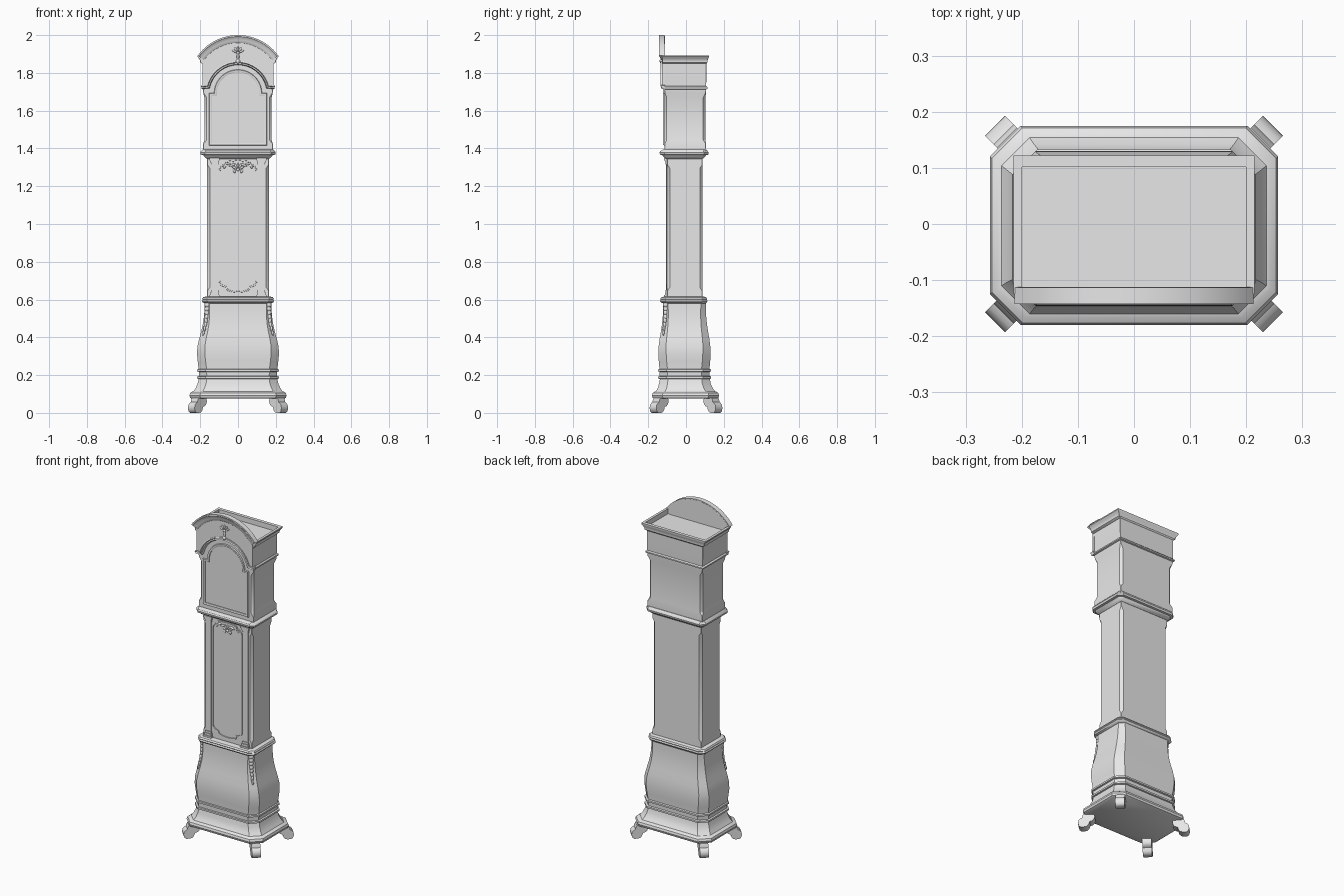
import bpy, bmesh, math
from mathutils import Vector, Matrix

if "Cube" in bpy.data.objects:
    bpy.data.objects.remove(bpy.data.objects["Cube"], do_unlink=True)

grey = bpy.data.materials.new("plain_grey")
grey.use_nodes = True
grey.diffuse_color = (0.8, 0.8, 0.8, 1)
grey.node_tree.nodes["Principled BSDF"].inputs["Base Color"].default_value = (0.8, 0.8, 0.8, 1)


def finish(name, bm, angle=32):
    bmesh.ops.recalc_face_normals(bm, faces=bm.faces)
    mesh = bpy.data.meshes.new(name)
    bm.to_mesh(mesh)
    bm.free()
    mesh.materials.append(grey)
    obj = bpy.data.objects.new(name, mesh)
    bpy.context.collection.objects.link(obj)
    bpy.ops.object.select_all(action='DESELECT')
    obj.select_set(True)
    bpy.context.view_layer.objects.active = obj
    bpy.ops.object.shade_smooth_by_angle(angle=math.radians(angle))
    return obj


def skin(bm, rings, cap=True, wrap=False):
    loops = [[bm.verts.new(p) for p in ring] for ring in rings]
    n = len(loops[0])
    pairs = list(zip(loops, loops[1:])) + ([(loops[-1], loops[0])] if wrap else [])
    for a, b in pairs:
        for i in range(n):
            j = (i + 1) % n
            bm.faces.new((a[i], a[j], b[j], b[i]))
    if cap and not wrap:
        bm.faces.new(loops[0])
        bm.faces.new(loops[-1])


def case(name, rows):
    """Stack chamfered rectangles; each row is z, half width, front y, back y, chamfer."""
    bm = bmesh.new()
    rings = []
    for z, h, f, b, c in rows:
        rings.append([(-h + c, f, z), (h - c, f, z), (h, f + c, z), (h, b - c, z),
                      (h - c, b, z), (-h + c, b, z), (-h, b - c, z), (-h, f + c, z)])
    skin(bm, rings)
    return finish(name, bm)


def sweep(name, path, profile, closed=False):
    """Sweep a moulding of (outward offset, y) points along a path in the xz plane."""
    bm = bmesh.new()
    pts = [Vector(p) for p in path]
    n = len(pts)
    rings = []
    for i, p in enumerate(pts):
        before = p - pts[i - 1] if closed or i else pts[1] - p
        after = pts[(i + 1) % n] - p if closed or i < n - 1 else before
        before, after = before.normalized(), after.normalized()
        t = (before + after).normalized()
        miter = 1 / max(t.dot(after), 0.6)
        out = Vector((-t.y, t.x)) * miter
        rings.append([(p.x + out.x * o, y, p.y + out.y * o) for o, y in profile])
    skin(bm, rings, wrap=closed)
    return finish(name, bm)


def arc(half, z_low, z_top, n=28):
    """Left-to-right circular arch from (-half, z_low) through (0, z_top)."""
    rise = z_top - z_low
    r = (half * half + rise * rise) / (2 * rise)
    a = math.acos((r - rise) / r)
    return [(r * math.sin(t), z_top - r + r * math.cos(t))
            for t in (-a + 2 * a * i / n for i in range(n + 1))]


def slab(name, outline, y0, y1):
    bm = bmesh.new()
    face = bm.faces.new([bm.verts.new((x, y0, z)) for x, z in outline])
    ext = bmesh.ops.extrude_face_region(bm, geom=[face])
    bmesh.ops.translate(bm, vec=(0, y1 - y0, 0),
                        verts=[v for v in ext["geom"] if isinstance(v, bmesh.types.BMVert)])
    bmesh.ops.triangulate(bm, faces=[f for f in bm.faces if len(f.verts) > 4])
    return finish(name, bm)


def blobs(name, items):
    """Carved ornament from squashed balls: centre, radii, tilt about y."""
    bm = bmesh.new()
    for centre, radii, tilt in items:
        m = Matrix.Translation(centre) @ Matrix.Rotation(tilt, 4, 'Y') @ Matrix.Diagonal((*radii, 1))
        bmesh.ops.create_uvsphere(bm, u_segments=12, v_segments=8, radius=1, matrix=m)
    return finish(name, bm, 60)


# Plinth and bombe base
case("plinth", [(.075, .245, -.168, .163, .05), (.08, .253, -.176, .171, .054),
                (.092, .257, -.18, .175, .055), (.105, .253, -.176, .171, .054),
                (.112, .243, -.166, .161, .05), (.114, .236, -.16, .154, .05),
                (.13, .225, -.15, .142, .047), (.155, .214, -.143, .131, .045),
                (.18, .208, -.138, .126, .043)])
for name, z in (("lower_base_bead", .187), ("upper_base_bead", .225)):
    case(name, [(z - .008, .207, -.138, .126, .042), (z - .005, .216, -.147, .133, .044),
                (z + .005, .216, -.147, .133, .044), (z + .008, .207, -.138, .126, .042)])
bulge = [(.18, .207, .132), (.23, .208, .132), (.27, .213, .136), (.31, .217, .138),
         (.35, .215, .137), (.39, .206, .132), (.43, .195, .125), (.47, .186, .119),
         (.51, .18, .115), (.55, .177, .113), (.59, .176, .113)]
case("bombe_base", [(z, h, -.008 - d, d - .008, .042 - max(0, z - .3) * .06) for z, h, d in bulge])

# Trunk with stopped chamfers, and the mouldings at both its ends
case("base_top_moulding", [(.58, .176, -.122, .104, .024), (.585, .187, -.133, .11, .026),
                           (.593, .192, -.138, .114, .027), (.6, .187, -.133, .11, .026),
                           (.604, .19, -.136, .112, .026), (.612, .185, -.13, .107, .024),
                           (.616, .172, -.115, .095, .02)])
case("trunk", [(.6, .163, -.1, .087, .001), (.645, .163, -.1, .087, .001), (.665, .163, -.1, .087, .014),
               (1.295, .163, -.1, .087, .014), (1.315, .163, -.1, .087, .001),
               (1.36, .163, -.1, .087, .001)])
case("waist_moulding", [(1.345, .164, -.105, .088, .004), (1.355, .178, -.119, .1, .012),
                        (1.365, .184, -.126, .106, .018), (1.367, .197, -.138, .118, .024),
                        (1.378, .2, -.14, .12, .025), (1.386, .196, -.136, .116, .024),
                        (1.394, .186, -.122, .109, .01)])

# Trunk pilasters with bases and capitals
for side, s in (("left", 1), ("right", -1)):
    def block(part, x, half, z0, z1, y):
        slab(f"{side}_{part}", [(s * x - half, z0), (s * x + half, z0),
                                (s * x + half, z1), (s * x - half, z1)], y, -.095)
    block("pilaster", .124, .017, .64, 1.32, -.104)
    for part, zs in (("base", (.612, .625, .638, .65)), ("capital", (1.35, 1.337, 1.326, 1.314))):
        for i, (half, y) in enumerate(((.027, -.117), (.023, -.112), (.02, -.108))):
            lo, hi = sorted(zs[i:i + 2])
            block(f"pilaster_{part}_{i + 1}", .124, half, lo, hi, y)

# Shaped trunk door edge
half_door = [(0, .64), (.03, .643), (.055, .65), (.062, .667), (.08, .672), (.094, .682), (.098, .7),
             (.098, 1.28), (.094, 1.3), (.08, 1.31), (.067, 1.315), (.06, 1.33), (0, 1.335)]
door = half_door + [(-x, z) for x, z in half_door[-2:0:-1]]
sweep("trunk_door_bead", door, [(-.004, -.098), (-.003, -.105), (.003, -.105), (.004, -.098)], True)

# Hood body
case("hood", [(1.385, .184, -.114, .106, .001), (1.425, .184, -.114, .106, .002),
              (1.445, .178, -.114, .103, .012), (1.67, .178, -.114, .103, .012),
              (1.695, .184, -.114, .106, .002), (1.72, .186, -.114, .107, .001),
              (1.86, .188, -.114, .108, .001)])
case("hood_band", [(1.712, .186, -.112, .107, .001), (1.716, .194, -.112, .114, .001),
                   (1.724, .194, -.112, .114, .001), (1.73, .187, -.112, .108, .001)])

# Arched front board and its mouldings
arch = arc(.155, 1.724, 1.848)
crown = arc(.208, 1.893, 1.995)
slab("arched_front_board", [(-.188, 1.724)] + arch + [(.188, 1.724), (.188, 1.87)]
     + [(.205, 1.885)] + crown[::-1] + [(-.205, 1.885), (-.188, 1.87)], -.128, -.112)
sweep("door_arch_moulding", [(-.194, 1.72)] + arch + [(.194, 1.72)],
      [(-.006, -.112), (-.006, -.124), (-.002, -.132), (.004, -.128),
       (.008, -.136), (.014, -.134), (.014, -.112)])
sweep("crown_moulding", arc(.213, 1.892, 2.0),
      [(0, -.113), (0, -.143), (-.008, -.143), (-.013, -.139), (-.026, -.134),
       (-.036, -.132), (-.042, -.127), (-.042, -.113)])

# Cornice with a sunken top
case("cornice", [(1.848, .187, -.125, .108, .001), (1.856, .2, -.125, .114, .001),
                 (1.864, .2, -.125, .114, .001), (1.875, .206, -.125, .117, .001),
                 (1.886, .215, -.125, .122, .001), (1.893, .215, -.125, .122, .001),
                 (1.893, .2, -.114, .102, .001), (1.862, .2, -.114, .102, .001)])

# Dial door frame and glass bead
dial = [(-.138, 1.43), (-.138, 1.68), (-.112, 1.68)] + arc(.112, 1.7, 1.803) \
    + [(.112, 1.68), (.138, 1.68), (.138, 1.43)]
sweep("dial_frame", dial, [(0, -.112), (0, -.119), (.004, -.121), (.012, -.121), (.015, -.112)], True)


# Carved shells on the trunk door and the front board
def shell(name, z, y, size):
    items = [((0, y, z), (size * .3, .007, size * .3), 0)]
    for k in range(-2, 3):
        a = k * .55
        items.append(((size * .75 * math.sin(a), y, z + size * .75 * math.cos(a)),
                      (size * .2, .006, size * .5), a))
    return items


door_carving = shell("", 1.288, -.1, .028)
for s in (1, -1):
    door_carving += [((s * x, -.1, z), (rx, .006, rz), s * t) for x, z, rx, rz, t in
                     ((.03, 1.312, .018, .006, .4), (.052, 1.318, .014, .006, -.2),
                      (.07, 1.304, .006, .012, -.5), (.02, 1.28, .006, .012, .5))]
blobs("trunk_door_carving", door_carving)
blobs("front_board_carving", shell("", 1.905, -.129, .028)
      + [((0, -.129, 1.885), (.007, .007, .022), 0), ((0, -.132, 1.862), (.012, .008, .012), 0)])

# Leaf drops on the front corners of the base
for side, s in (("left", 1), ("right", -1)):
    drops = []
    for k in range(8):
        z = .572 - k * .021
        a, b = next(p for p in zip(bulge, bulge[1:]) if p[0][0] <= z <= p[1][0])
        f = (z - a[0]) / (b[0] - a[0])
        x, d = a[1] + (b[1] - a[1]) * f, a[2] + (b[2] - a[2]) * f
        w = .015 - k * .0013
        drops.append(((s * (x - .014), -.008 - d + .014, z), (w, w, .016), s * .15 * (-1) ** k))
    blobs(f"{side}_base_leaf_drop", drops)

# Scrolled feet set on the diagonals
foot = [(0, .025), (-.003, .041), (-.012, .052), (-.022, .057), (-.024, .068), (-.03, .08), (-.088, .08),
        (-.092, .062), (-.088, .047), (-.078, .036), (-.064, .032), (-.058, .014), (-.048, .003),
        (-.035, 0), (-.015, 0), (-.005, .008)]
for front, sy in (("front", -1), ("back", 1)):
    for side, sx in (("left", 1), ("right", -1)):
        out = Vector((sx, sy, 0)).normalized()
        across = Vector((-out.y, out.x, 0))
        tip = Vector((sx * .2475, sy * .175, 0))
        bm = bmesh.new()
        skin(bm, [[tip + out * r + across * w + Vector((0, 0, z)) for r, z in foot] for w in (-.025, .025)])
        finish(f"{front}_{side}_foot", bm, 40)
